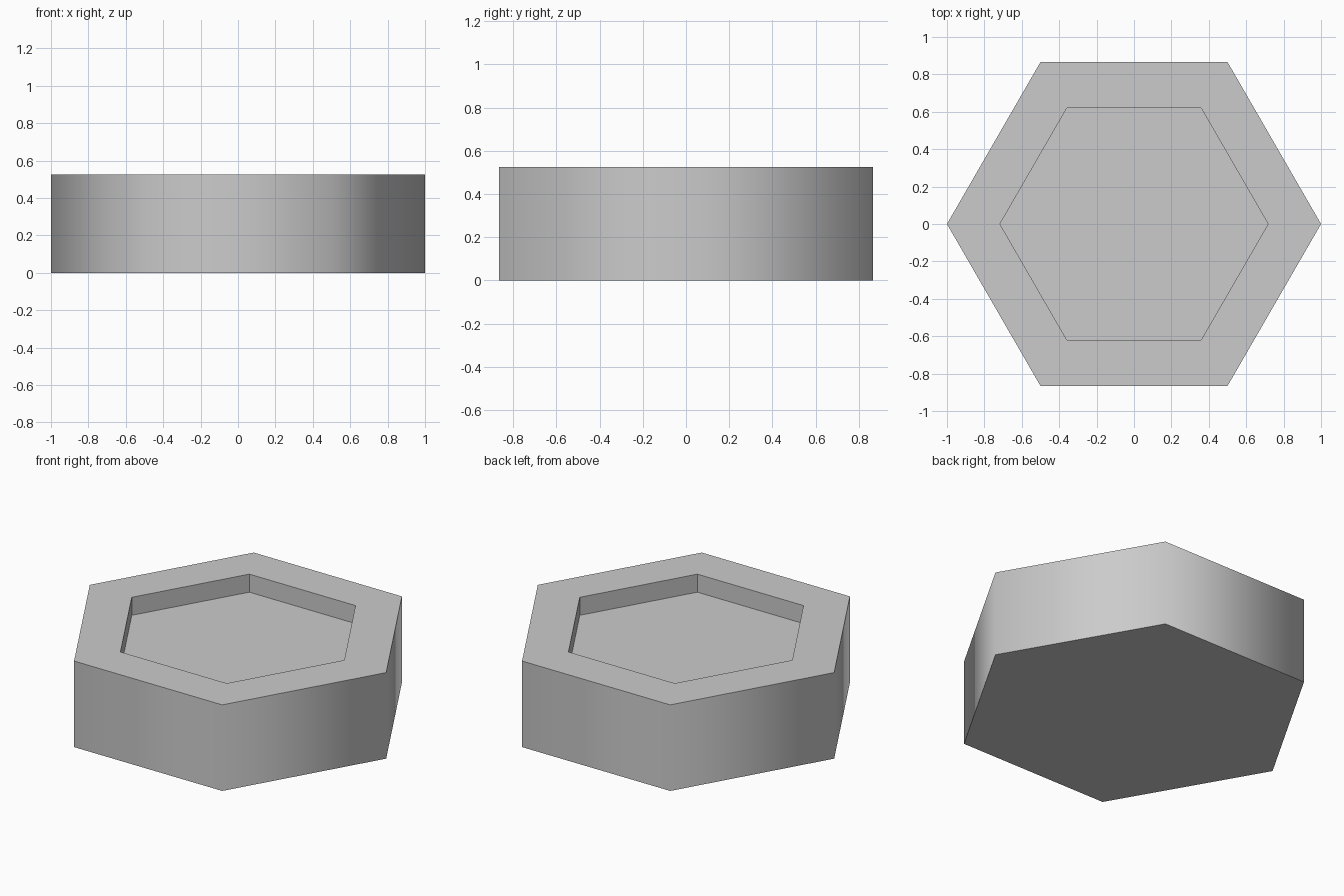
import bpy
import bmesh
from math import pi
from mathutils import Matrix, Vector

HEIGHT = 0.525
RECESS_DEPTH = 0.11
RECESS_RADIUS = 0.673

cube = bpy.data.objects.get("Cube")
if cube:
    bpy.data.objects.remove(cube, do_unlink=True)


def make_material(name, color):
    mat = bpy.data.materials.new(name)
    mat.use_nodes = True
    mat.diffuse_color = color
    mat.node_tree.nodes["Principled BSDF"].inputs["Base Color"].default_value = color
    return mat


# Hexagonal block with corners on the x axis
bm = bmesh.new()
bmesh.ops.create_cone(bm, cap_ends=True, segments=6, radius1=1, radius2=1, depth=HEIGHT,
                      matrix=Matrix.Translation((0, 0, HEIGHT / 2)) @ Matrix.Rotation(pi / 6 * 3, 4, 'Z'))
if max(v.co.x for v in bm.verts) < 0.95:
    bmesh.ops.rotate(bm, verts=bm.verts, matrix=Matrix.Rotation(pi / 6, 3, 'Z'))
bm.normal_update()
outer_walls = [f for f in bm.faces if abs(f.normal.z) < 0.5]
top = max(bm.faces, key=lambda f: f.calc_center_median().z)

# Recess sunk into the top
bmesh.ops.inset_region(bm, faces=[top], thickness=(1 - RECESS_RADIUS) * 3 ** 0.5 / 2)
floor = bmesh.ops.extrude_discrete_faces(bm, faces=[top])["faces"][0]
bmesh.ops.translate(bm, verts=floor.verts, vec=Vector((0, 0, -RECESS_DEPTH)))

# Outer wall is smooth around its corners, every other edge is sharp
for face in bm.faces:
    face.smooth = face in outer_walls
for edge in bm.edges:
    edge.smooth = all(f in outer_walls for f in edge.link_faces)

mesh = bpy.data.meshes.new("hexagonal_tray")
bm.to_mesh(mesh)
bm.free()
mesh.materials.append(make_material("light_grey", (0.6, 0.6, 0.6, 1)))
tray = bpy.data.objects.new("hexagonal_tray", mesh)
bpy.context.collection.objects.link(tray)
